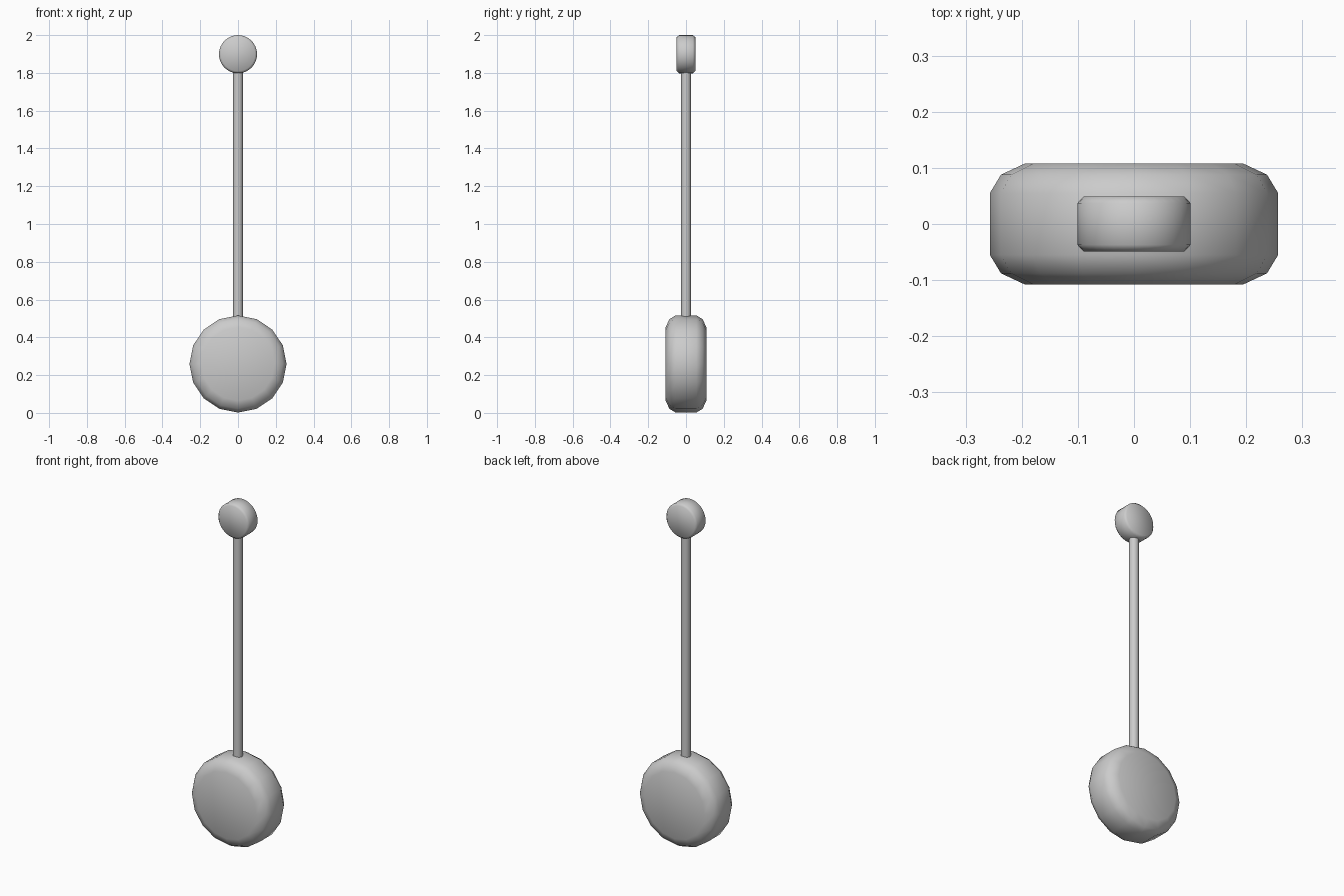
import bpy
from math import pi, radians

if "Cube" in bpy.data.objects:
    bpy.data.objects.remove(bpy.data.objects["Cube"])


def smooth(ob, angle):
    bpy.ops.object.select_all(action='DESELECT')
    ob.select_set(True)
    bpy.context.view_layer.objects.active = ob
    bpy.ops.object.shade_smooth_by_angle(angle=radians(angle))


def lathe_disc(name, profile, sides, z):
    """Closed disc facing -y; profile is (y, radius) from front to back."""
    n = sides
    verts, faces = [], []
    from math import cos, sin
    for y, r in profile:
        for i in range(n):
            a = 2 * pi * i / n
            verts.append((r * cos(a), y, z + r * sin(a)))
    for k in range(len(profile) - 1):
        for i in range(n):
            j = (i + 1) % n
            faces.append((k*n + i, (k+1)*n + i, (k+1)*n + j, k*n + j))
    faces.append(tuple(range(n)))
    faces.append(tuple(reversed(range((len(profile)-1)*n, len(profile)*n))))
    me = bpy.data.meshes.new(name)
    me.from_pydata(verts, [], faces)
    ob = bpy.data.objects.new(name, me)
    bpy.context.collection.objects.link(ob)
    smooth(ob, 50)
    return ob


def mirrored(half):
    return [(-y, r) for y, r in half] + [(y, r) for y, r in reversed(half)]


# heavy bob with rounded rim
lathe_disc("pendulum_bob", mirrored([(0.108, 0.194), (0.088, 0.237), (0.055, 0.257)]), 16, 0.259)

# small pivot disc at the top
lathe_disc("pivot_disc", mirrored([(0.049, 0.09), (0.037, 0.101)]), 32, 1.899)

# rod
bpy.ops.mesh.primitive_cylinder_add(vertices=8, radius=0.027, depth=1.32, location=(0, 0, 1.16))
rod = bpy.context.object
rod.name = "rod"
smooth(rod, 50)
